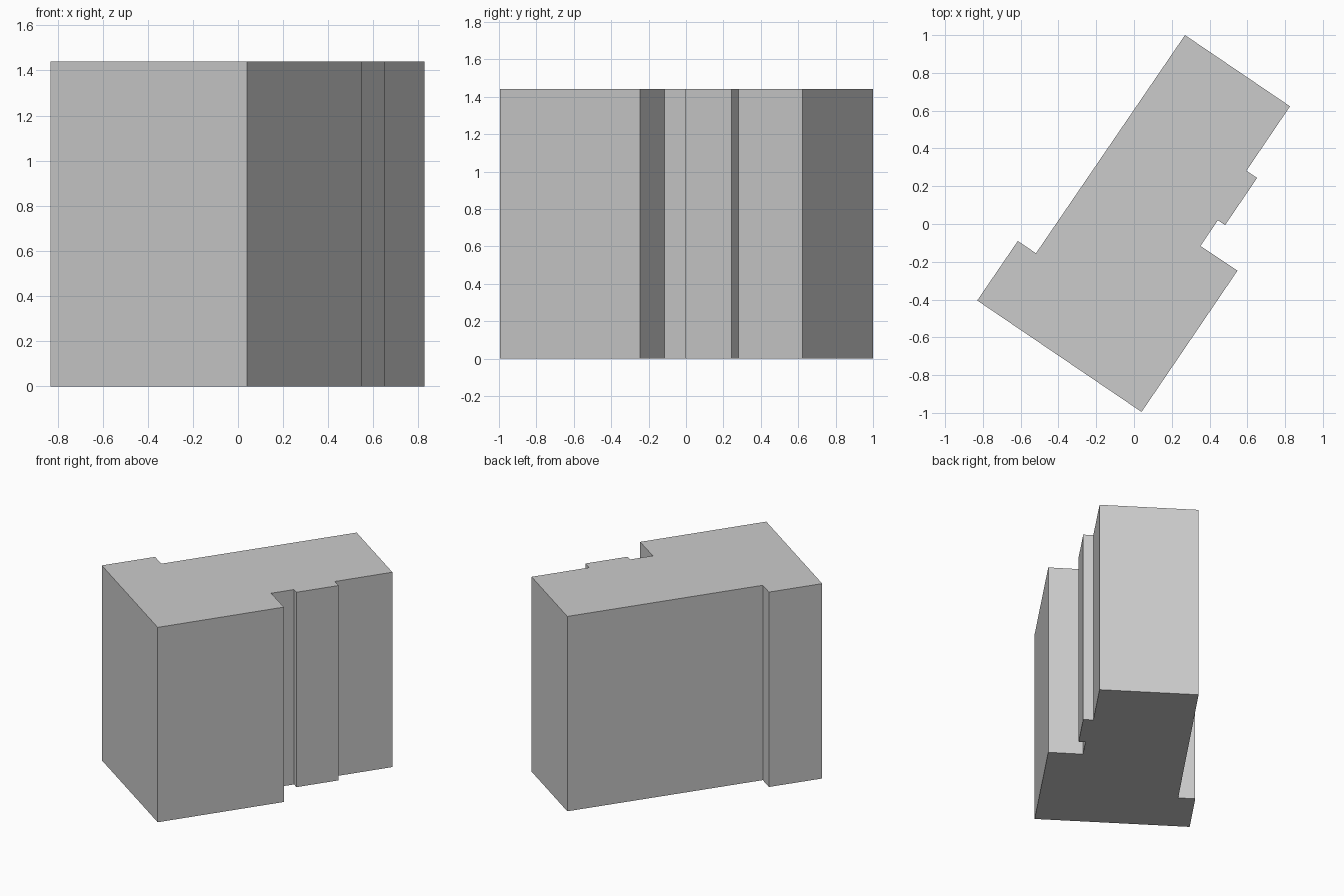
import bpy
import bmesh

cube = bpy.data.objects.get("Cube")
if cube:
    bpy.data.objects.remove(cube, do_unlink=True)

HEIGHT = 1.44

# Plain grey wall and roof colour
grey = bpy.data.materials.new("light_grey")
grey.use_nodes = True
colour = (0.6, 0.6, 0.6, 1.0)
grey.diffuse_color = colour
grey.node_tree.nodes["Principled BSDF"].inputs["Base Color"].default_value = colour

# Building footprint, clockwise from the back corner
footprint = [
    (0.27, 1.0), (0.826, 0.623),                      # back wall
    (0.595, 0.282), (0.652, 0.244),                   # shallow bay
    (0.482, -0.006), (0.444, 0.02),
    (0.352, -0.116), (0.548, -0.247),                 # recess beside the front wing
    (0.04, -0.995), (-0.83, -0.405),                  # front wing
    (-0.615, -0.09), (-0.519, -0.155),                # step on the other side
]


def extrude_footprint(name, points, height, material):
    bm = bmesh.new()
    base = bm.faces.new([bm.verts.new((x, y, 0)) for x, y in points])
    result = bmesh.ops.extrude_face_region(bm, geom=[base], use_keep_orig=True)
    top = [v for v in result["geom"] if isinstance(v, bmesh.types.BMVert)]
    bmesh.ops.translate(bm, vec=(0, 0, height), verts=top)
    bmesh.ops.recalc_face_normals(bm, faces=bm.faces[:])
    mesh = bpy.data.meshes.new(name)
    bm.to_mesh(mesh)
    bm.free()
    mesh.materials.append(material)
    obj = bpy.data.objects.new(name, mesh)
    bpy.context.collection.objects.link(obj)
    return obj


# Flat-roofed building block
extrude_footprint("building_block", footprint, HEIGHT, grey)
